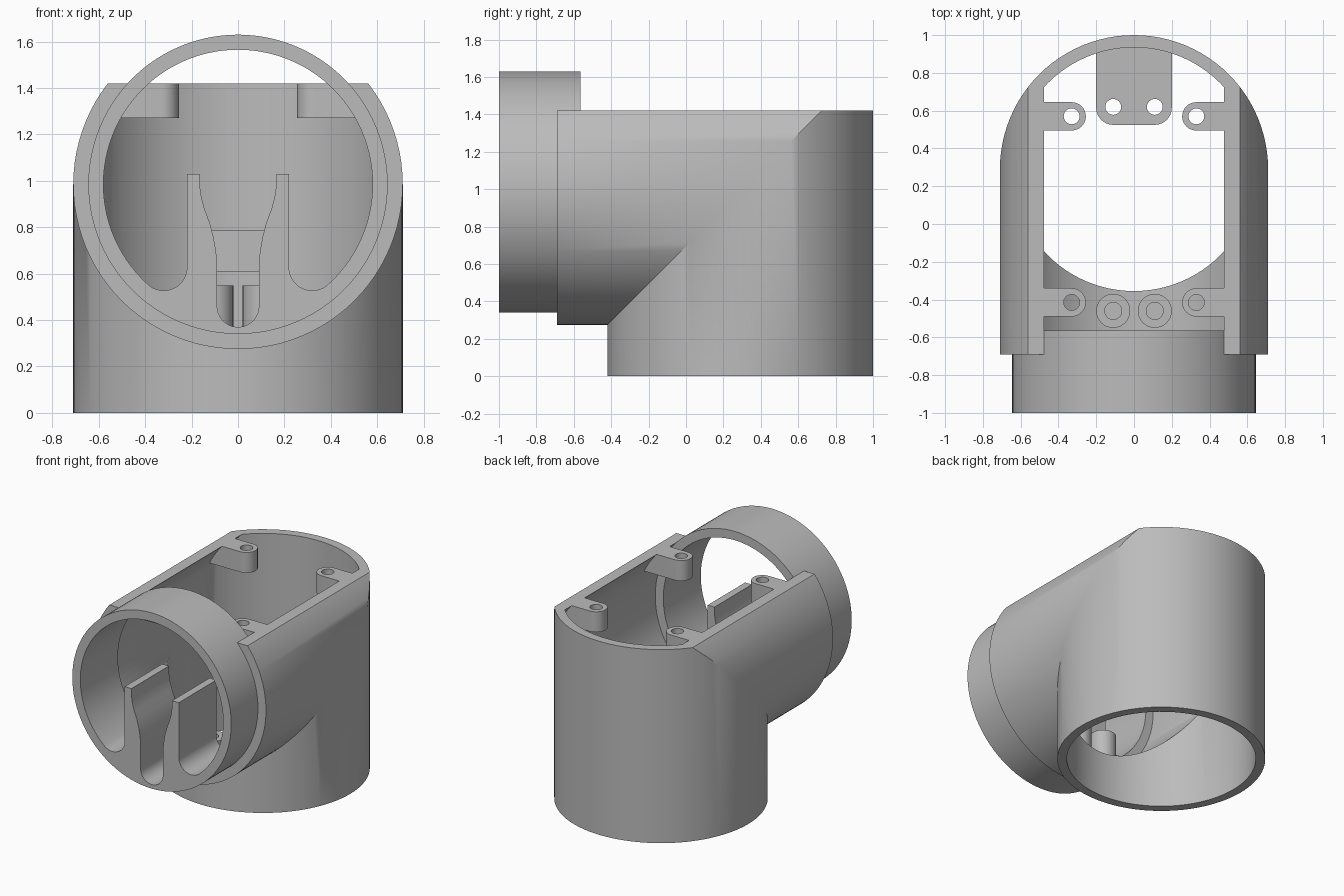
import bpy, bmesh
from math import sin, cos, pi, sqrt, atan2, radians

cube = bpy.data.objects.get("Cube")
if cube:
    bpy.data.objects.remove(cube, do_unlink=True)

SEG = 96
AXIS_Z, AXIS_Y = 0.985, 0.29        # pipe axes
R_OUT, R_MID, R_IN = 0.71, 0.645, 0.58
TOP = 1.42

grey = bpy.data.materials.new("light grey plastic")
grey.use_nodes = True
grey.diffuse_color = (0.5, 0.5, 0.5, 1)
grey.node_tree.nodes["Principled BSDF"].inputs["Base Color"].default_value = (0.5, 0.5, 0.5, 1)


def finish(name, bm):
    bmesh.ops.recalc_face_normals(bm, faces=bm.faces)
    mesh = bpy.data.meshes.new(name)
    bm.to_mesh(mesh)
    bm.free()
    mesh.materials.append(grey)
    obj = bpy.data.objects.new(name, mesh)
    bpy.context.collection.objects.link(obj)
    return obj


def arc(cx, cy, r, start, end, n):
    steps = [radians(start + (end - start) * i / n) for i in range(n + 1)]
    return [(cx + r * cos(a), cy + r * sin(a)) for a in steps]


def prism(name, outline, lo, hi, along="z"):
    """Extrude a 2D outline along z (outline in x, y) or y (outline in x, z)."""
    bm = bmesh.new()
    place = (lambda p, t: (p[0], p[1], t)) if along == "z" else (lambda p, t: (p[0], t, p[1]))
    a, b = [[bm.verts.new(place(p, t)) for p in outline] for t in (lo, hi)]
    n = len(outline)
    bm.faces.new(a)
    bm.faces.new(b)
    for i in range(n):
        j = (i + 1) % n
        bm.faces.new((a[i], a[j], b[j], b[i]))
    return finish(name, bm)


def rod(name, x, y, r, lo, hi):
    return prism(name, arc(x, y, r, 0, 360, 32)[:-1], lo, hi)


def boolean(target, tool, operation):
    mod = target.modifiers.new(operation.lower(), "BOOLEAN")
    mod.operation, mod.solver, mod.object = operation, "EXACT", tool
    with bpy.context.temp_override(object=target, active_object=target):
        bpy.ops.object.modifier_apply(modifier=mod.name)
    bpy.data.objects.remove(tool, do_unlink=True)


# Mitred elbow: outer rings out to the base, inner rings back to the mouth
bm = bmesh.new()


def ring(r, kind):
    verts = []
    for i in range(SEG):
        x, h = r * cos(2 * pi * i / SEG), r * sin(2 * pi * i / SEG)
        y = -0.69 if kind == "mouth" else AXIS_Y + h
        z = 0 if kind == "base" else AXIS_Z + h
        verts.append(bm.verts.new((x, y, z)))
    return verts


stops = ["mouth", "mitre", "base"]
rings = [ring(R_OUT, k) for k in stops] + [ring(R_MID, k) for k in reversed(stops)]
for a, b in zip(rings, rings[1:] + rings[:1]):
    for i in range(SEG):
        j = (i + 1) % SEG
        bm.faces.new((a[i], a[j], b[j], b[i]))
elbow = finish("elbow_pipe", bm)

# Screw lugs on the side walls, flaring to meet the wall below
lug_spots = [(s, y) for s in (-1, 1) for y in (-0.415, 0.57)]
for s, y in lug_spots:
    outline = [(s * px, py) for px, py in [(0.54, y + 0.075)] + arc(0.33, y, 0.075, 90, 270, 20) + [(0.54, y - 0.075)]]
    lug = prism("lug", outline, 1.27, 1.44)
    for v in lug.data.vertices:
        if abs(v.co.x) > 0.5 and v.co.z < 1.3:
            v.co.x = s * 0.6
    boolean(elbow, lug, "UNION")

# Flat open top
boolean(elbow, prism("top_cutter", [(-1, -2), (1, -2), (1, 2), (-1, 2)], TOP, 2), "DIFFERENCE")
for s, y in lug_spots:
    boolean(elbow, rod("lug_hole", s * 0.33, y, 0.042, 1.2, 1.5), "DIFFERENCE")

# Spigot with fins: right half of the opening, then mirrored
fillet_x, fillet_r = 0.32, 0.10
drop = sqrt((R_IN - fillet_r) ** 2 - fillet_x ** 2)
tangent = math_angle = -atan2(drop, fillet_x) * 180 / pi
half = arc(0, 0.46, 0.09, -90, 0, 12)
half += [(0.09, 0.62), (0.094, 0.69), (0.105, 0.755), (0.122, 0.82),
         (0.143, 0.875), (0.157, 0.925), (0.164, 0.975), (0.165, 1.03), (0.22, 1.03)]
half += arc(fillet_x, AXIS_Z - drop, fillet_r, 180, 360 + tangent, 20)
half += arc(0, AXIS_Z, R_IN, tangent, 90, 40)[1:]
opening = half + [(-x, z) for x, z in reversed(half[1:-1])]
spigot = prism("spigot_with_fins", arc(0, AXIS_Z, R_MID, 0, 360, SEG)[:-1], -1, -0.565, "y")
boolean(spigot, prism("opening_cutter", opening, -1.1, -0.4, "y"), "DIFFERENCE")

# Shelf on the back wall with two screw holes
shelf = prism("back_shelf", [(0.2, 0.94), (-0.2, 0.94)] + arc(-0.11, 0.615, 0.09, 180, 270, 10)
              + arc(0.11, 0.615, 0.09, 270, 360, 10), 0.61, 0.785)
for s in (-1, 1):
    boolean(shelf, rod("shelf_hole", s * 0.11, 0.62, 0.042, 0.5, 0.9), "DIFFERENCE")

# Screw pillars on the floor behind the spigot
parts = [elbow, spigot, shelf]
for s, side in ((-1, "right"), (1, "left")):
    pillar = rod(side + "_screw_pillar", s * 0.11, -0.46, 0.09, 0.31, 0.55)
    boolean(pillar, rod("pillar_hole", s * 0.11, -0.46, 0.045, 0.37, 0.7), "DIFFERENCE")
    parts.append(pillar)

# Smooth shading with sharp edges kept
bpy.ops.object.select_all(action="DESELECT")
for obj in parts:
    obj.select_set(True)
bpy.context.view_layer.objects.active = elbow
bpy.ops.object.shade_smooth_by_angle(angle=radians(30))
